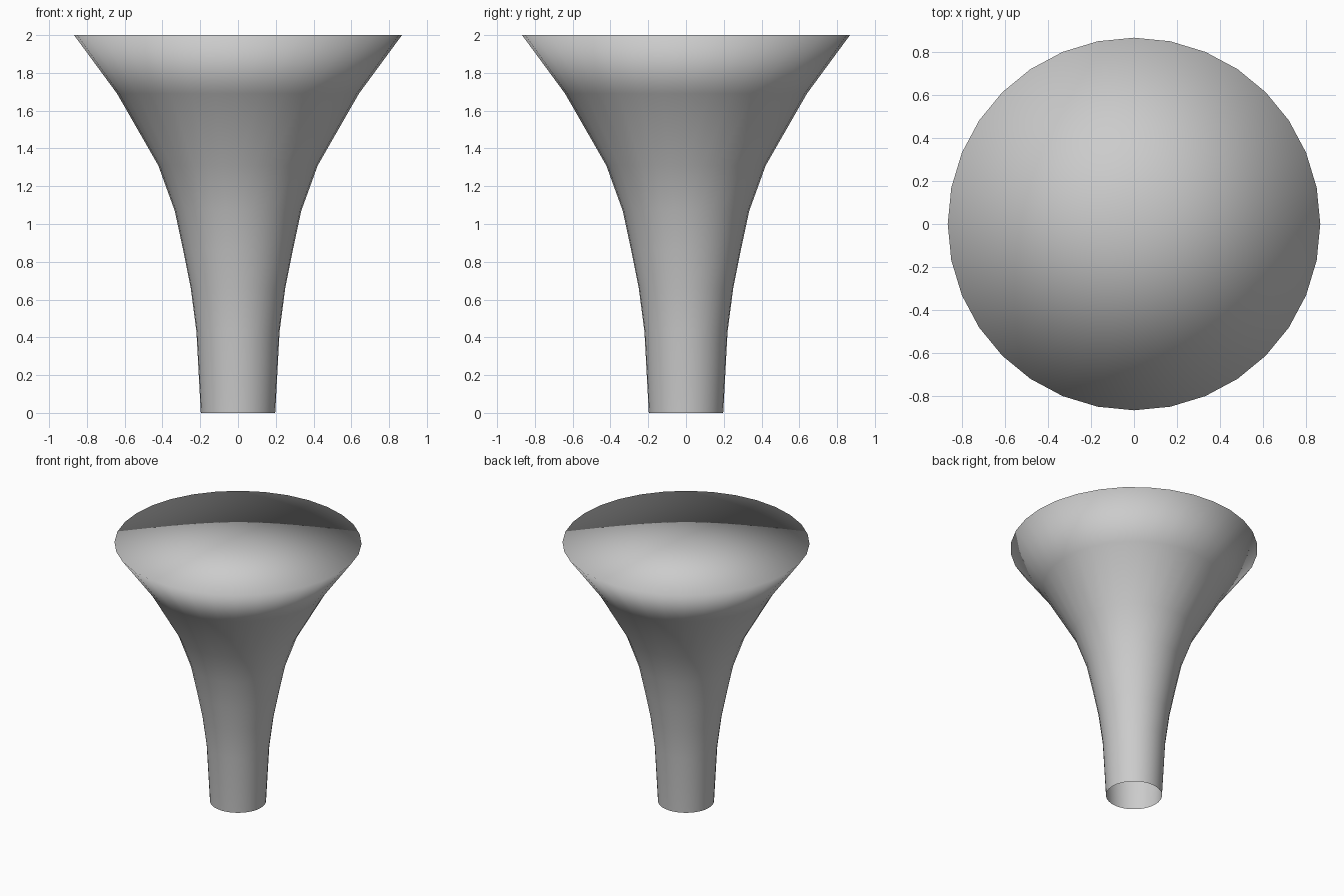
import bpy, bmesh, math

if "Cube" in bpy.data.objects:
    bpy.data.objects.remove(bpy.data.objects["Cube"])

SIDES = 32
# radius, height from the open foot to the flared rim
PROFILE = [(0.197, 0), (0.22, 0.43), (0.25, 0.66), (0.29, 0.86),
           (0.335, 1.07), (0.422, 1.31), (0.64, 1.69), (0.868, 2.0)]

bm = bmesh.new()

# flared stem: stacked rings, open at the bottom
rings = []
for r, z in PROFILE:
    rings.append([bm.verts.new((r * math.cos(2 * math.pi * i / SIDES),
                                r * math.sin(2 * math.pi * i / SIDES), z))
                  for i in range(SIDES)])
for low, high in zip(rings, rings[1:]):
    for i in range(SIDES):
        j = (i + 1) % SIDES
        bm.faces.new((low[i], low[j], high[j], high[i]))

# flat top: triangle fan sharing the rim, so shading rolls over the edge
centre = bm.verts.new((0, 0, PROFILE[-1][1]))
rim = rings[-1]
for i in range(SIDES):
    bm.faces.new((rim[i], rim[(i + 1) % SIDES], centre))

for f in bm.faces:
    f.smooth = True

mesh = bpy.data.meshes.new("flared_pedestal")
bm.to_mesh(mesh)
bm.free()
bpy.context.collection.objects.link(bpy.data.objects.new("flared_pedestal", mesh))
